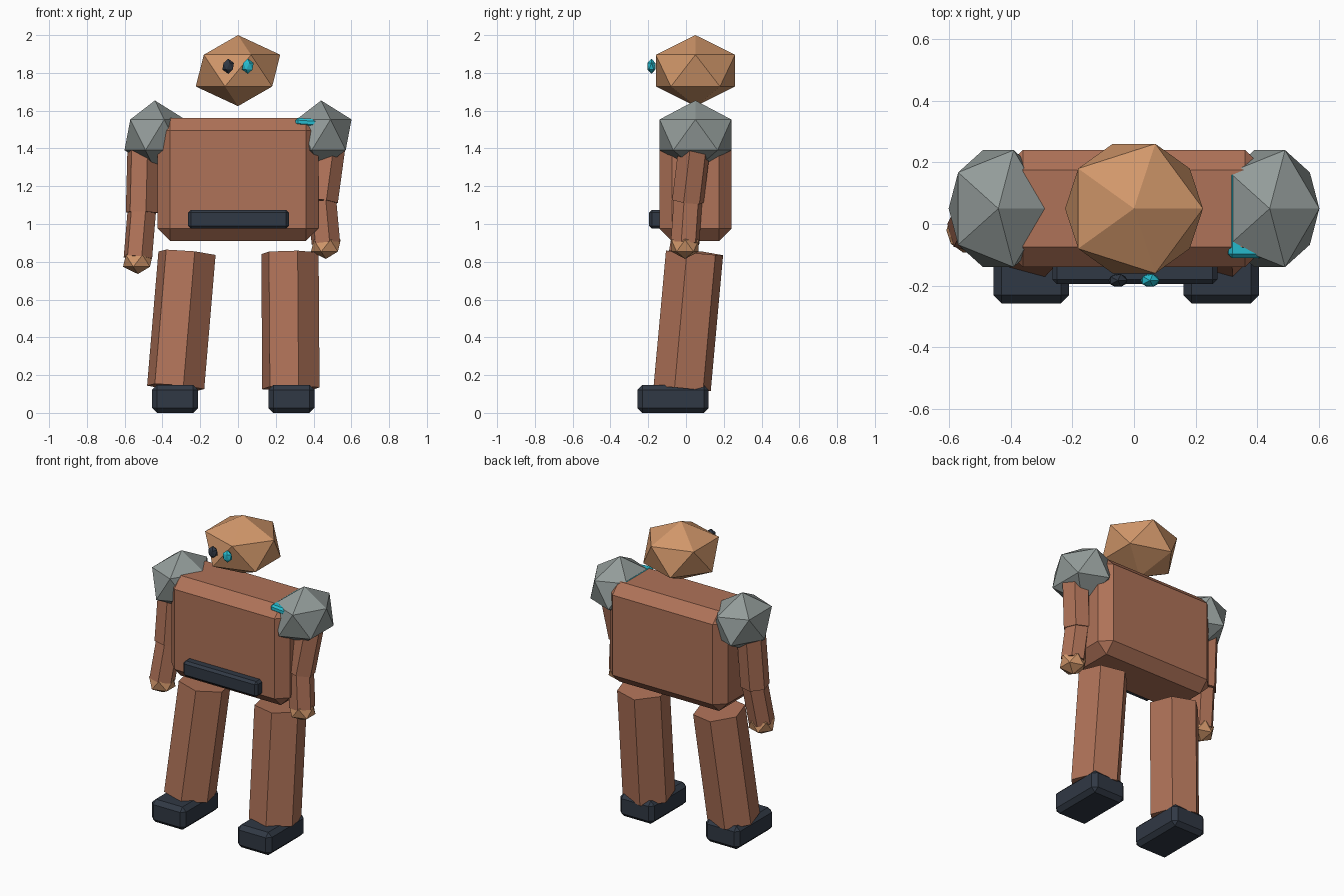
import bpy
import math
from mathutils import Vector, Matrix

default = bpy.data.objects.get("Cube")
if default:
    bpy.data.objects.remove(default, do_unlink=True)


def material(name, rgb):
    mat = bpy.data.materials.new(name)
    mat.use_nodes = True
    color = (*rgb, 1)
    mat.diffuse_color = color
    mat.node_tree.nodes["Principled BSDF"].inputs["Base Color"].default_value = color
    return mat


clay = material("clay brown", (0.43, 0.17, 0.098))
tan = material("warm tan", (0.64, 0.31, 0.145))
steel = material("steel grey", (0.29, 0.33, 0.32))
dark = material("dark slate", (0.03, 0.04, 0.058))
cyan = material("bright cyan", (0.02, 0.50, 0.62))


def finish(name, mat):
    obj = bpy.context.object
    obj.name = name
    obj.data.materials.append(mat)
    return obj


def box(name, low, high, bevel, mat, tilt=0):
    """Chamfered box between two corners."""
    low, high = Vector(low), Vector(high)
    bpy.ops.mesh.primitive_cube_add(size=1, location=(low + high) / 2, rotation=(0, tilt, 0))
    obj = finish(name, mat)
    obj.data.transform(Matrix.Diagonal((*(high - low), 1)))
    mod = obj.modifiers.new("chamfer", "BEVEL")
    mod.width = bevel
    mod.segments = 1
    return obj


def gem(name, center, radii, mat):
    """Faceted, stretched icosahedron."""
    bpy.ops.mesh.primitive_ico_sphere_add(subdivisions=1, radius=1, location=center)
    obj = finish(name, mat)
    obj.data.transform(Matrix.Diagonal((*radii, 1)))
    return obj


def limb(name, start, end, radius, mat):
    """Six-sided prism running from start to end."""
    start, end = Vector(start), Vector(end)
    axis = start - end
    bpy.ops.mesh.primitive_cylinder_add(vertices=6, radius=radius, depth=axis.length,
                                        location=(start + end) / 2)
    obj = finish(name, mat)
    obj.data.transform(Matrix.Rotation(math.radians(15), 4, "Z"))
    obj.rotation_euler = Vector((0, 0, 1)).rotation_difference(axis).to_euler()
    return obj


# Body, belt and head
box("torso", (-0.425, -0.14, 0.91), (0.425, 0.24, 1.56), 0.065, clay)
box("belt_plate", (-0.265, -0.195, 0.975), (0.27, -0.12, 1.075), 0.015, dark)
gem("head", (0, 0.05, 1.812), (0.25, 0.247, 0.188), tan)

# Eyes and shoulder pads
for side, x, eye_mat in (("right", -1, dark), ("left", 1, cyan)):
    gem(side + "_eye", (0.052 * x, -0.183, 1.835), (0.034, 0.024, 0.04), eye_mat)
    gem(side + "_shoulder", (0.44 * x, 0.05, 1.472), (0.18, 0.223, 0.182), steel)

# Slightly sunken strip under the left shoulder pad
box("shoulder_trim", (0.305, -0.11, 1.515), (0.47, 0.17, 1.557), 0.012, cyan,
    tilt=math.radians(4))

# Arms: shoulder, elbow, wrist
arms = {
    "right": ((-0.50, 0.05, 1.45), (-0.51, 0.02, 1.06), (-0.53, -0.02, 0.82)),
    "left": ((0.49, 0.05, 1.45), (0.445, 0.01, 1.12), (0.465, -0.005, 0.90)),
}
for side, (shoulder, elbow, wrist) in arms.items():
    limb(side + "_upper_arm", shoulder, elbow, 0.087, clay)
    limb(side + "_forearm", elbow, wrist, 0.078, clay)
    gem(side + "_hand", Vector(wrist) - Vector((0, 0, 0.015)), (0.088, 0.085, 0.07), tan)

# Legs and feet
legs = {
    "right": ((-0.27, 0.045, 0.845), (-0.33, -0.02, 0.135)),
    "left": ((0.275, 0.045, 0.845), (0.28, -0.02, 0.13)),
}
for side, (hip, ankle) in legs.items():
    limb(side + "_leg", hip, ankle, 0.157, clay)
    middle = -0.333 if side == "right" else 0.283
    box(side + "_foot", (middle - 0.122, -0.257, 0), (middle + 0.122, 0.12, 0.148), 0.026, dark)
